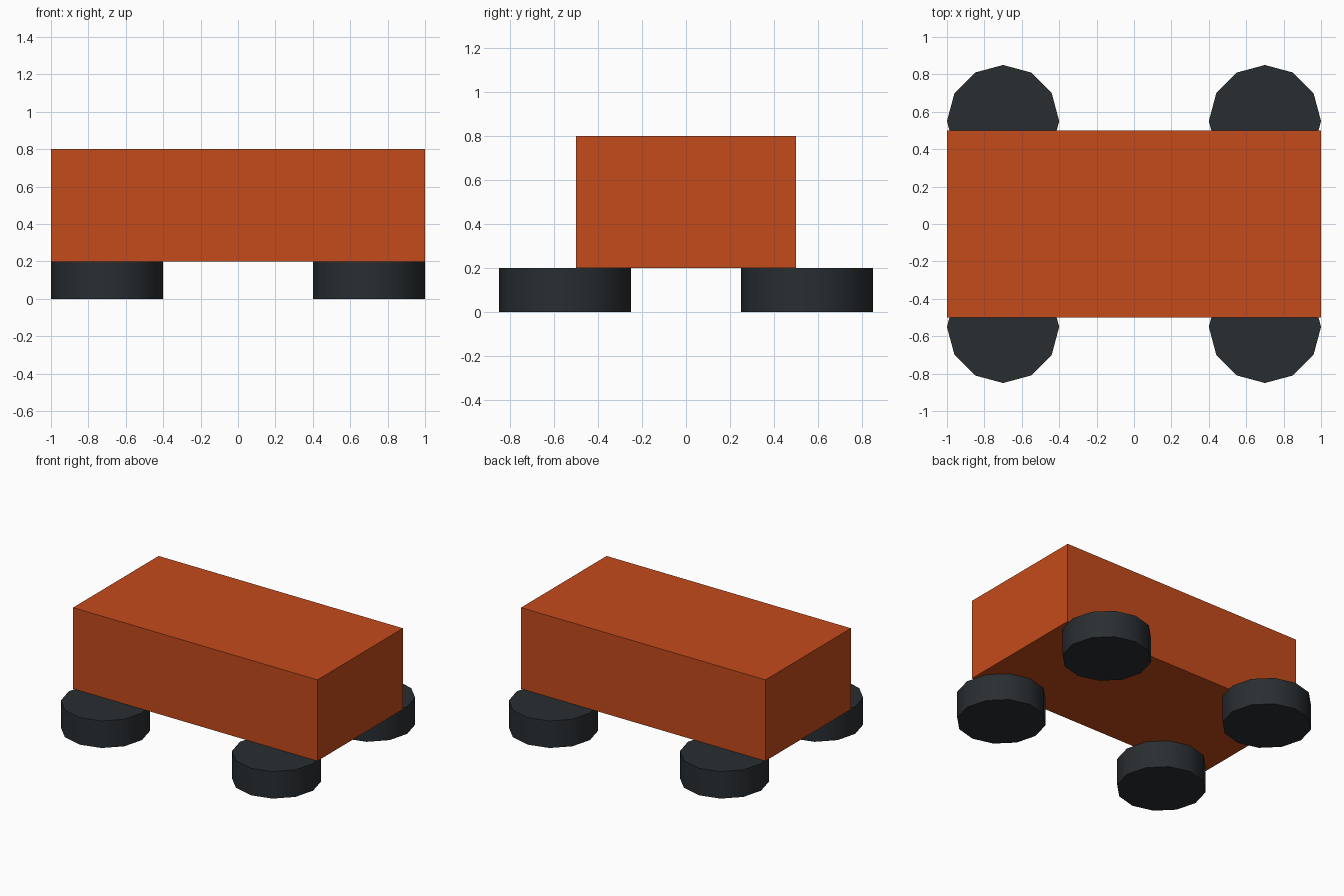
import bpy
from math import radians

if "Cube" in bpy.data.objects:
    bpy.data.objects.remove(bpy.data.objects["Cube"])


def material(name, color):
    mat = bpy.data.materials.new(name)
    mat.diffuse_color = (*color, 1)
    mat.use_nodes = True
    mat.node_tree.nodes["Principled BSDF"].inputs["Base Color"].default_value = mat.diffuse_color
    return mat


orange = material("orange_paint", (0.55, 0.07, 0.011))
rubber = material("dark_rubber", (0.022, 0.027, 0.031))

# Box body
bpy.ops.mesh.primitive_cube_add(size=1, location=(0, 0, 0.5))
body = bpy.context.object
body.name = "body"
body.scale = (2, 1, 0.6)
bpy.ops.object.transform_apply(location=False, rotation=False, scale=True)
body.data.materials.append(orange)


# Flat-lying twelve-sided wheels, one under each corner
def add_wheel(name, x, y):
    bpy.ops.mesh.primitive_cylinder_add(
        vertices=12, radius=0.3, depth=0.2, location=(x, y, 0.1))
    wheel = bpy.context.object
    wheel.name = name
    wheel.data.materials.append(rubber)
    bpy.ops.object.shade_smooth_by_angle(angle=radians(40))


for side, x in (("left", -0.7), ("right", 0.7)):
    for end, y in (("front", -0.55), ("back", 0.55)):
        add_wheel(f"{end}_{side}_wheel", x, y)
